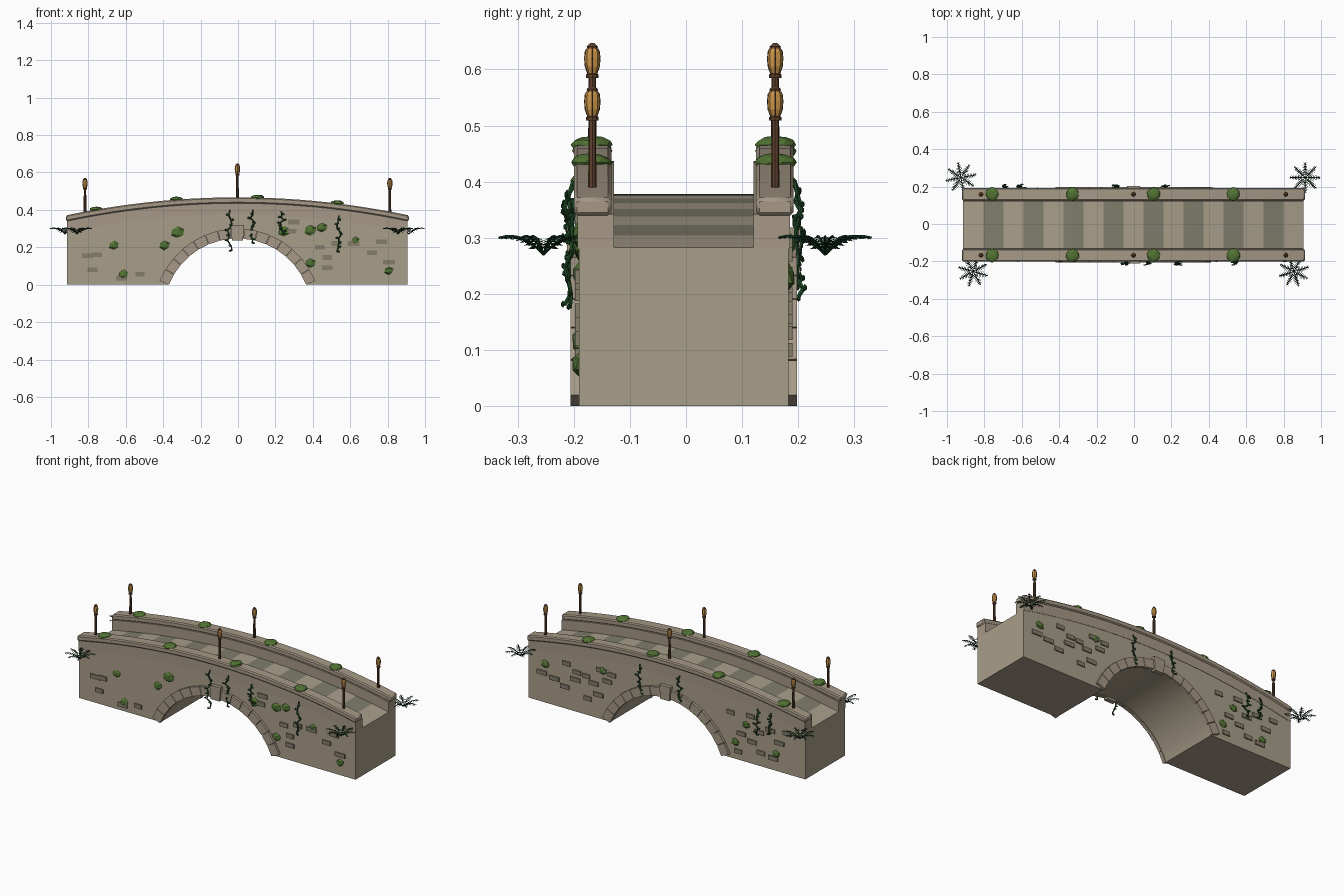
import bpy, bmesh, math, random
from mathutils import Vector, Matrix

if "Cube" in bpy.data.objects:
    bpy.data.objects.remove(bpy.data.objects["Cube"])

random.seed(4)
OFF = Vector((-0.003, -0.004, 0))   # bridge axis sits slightly off the overall centre


def mat(name, r, g, b):
    m = bpy.data.materials.new(name)
    m.diffuse_color = tuple(((c + 0.055) / 1.055) ** 2.4 for c in (r, g, b)) + (1,)
    m.use_nodes = True
    m.node_tree.nodes["Principled BSDF"].inputs["Base Color"].default_value = m.diffuse_color
    return m


STONE = mat("stone", 0.66, 0.62, 0.54)
PARAPET = mat("parapet_stone", 0.65, 0.60, 0.525)
GREY = mat("grey_slab", 0.50, 0.49, 0.42)
BRICK = mat("brick_grey", 0.52, 0.49, 0.42)
MOSS = mat("moss_green", 0.32, 0.45, 0.20)
LEAF = mat("vine_green", 0.13, 0.30, 0.16)
FERN = mat("fern_green", 0.08, 0.22, 0.13)
WOOD = mat("brown_metal", 0.37, 0.25, 0.17)
AMBER = mat("amber_glass", 0.80, 0.59, 0.29)


def finish(bm, name, *mats, smooth=False):
    bmesh.ops.recalc_face_normals(bm, faces=bm.faces)
    me = bpy.data.meshes.new(name)
    bm.to_mesh(me)
    bm.free()
    ob = bpy.data.objects.new(name, me)
    ob.location = OFF
    for m in mats:
        me.materials.append(m)
    bpy.context.collection.objects.link(ob)
    if smooth:
        bpy.context.view_layer.objects.active = ob
        ob.select_set(True)
        bpy.ops.object.shade_smooth_by_angle(angle=math.radians(30))
        ob.select_set(False)
    return ob


def deck(x):
    return 0.28 + 0.095 * (1 - (x / 0.91) ** 2)


def prism(bm, pts, y0, y1, index=0):
    """Extrude an XZ outline from y0 to y1."""
    a = [bm.verts.new((x, y0, z)) for x, z in pts]
    b = [bm.verts.new((x, y1, z)) for x, z in pts]
    n = len(pts)
    fs = [bm.faces.new(a), bm.faces.new(b[::-1])]
    fs += [bm.faces.new((a[i], b[i], b[(i + 1) % n], a[(i + 1) % n])) for i in range(n)]
    for f in fs:
        f.material_index = index


def strip(x0, x1, lo, hi, n=1):
    """Outline that follows the deck curve between two heights above it."""
    xs = [x0 + (x1 - x0) * i / n for i in range(n + 1)]
    return [(x, deck(x) + lo) for x in xs] + [(x, deck(x) + hi) for x in reversed(xs)]


def stick(bm, p, q, r, sides=5):
    p, q = Vector(p), Vector(q)
    d = q - p
    m = Matrix.Translation((p + q) / 2) @ d.to_track_quat('Z', 'Y').to_matrix().to_4x4()
    bmesh.ops.create_cone(bm, cap_ends=True, segments=sides, radius1=r, radius2=r * 0.85,
                          depth=d.length, matrix=m)


def blob(bm, c, size, sub=1, jitter=0.12):
    m = Matrix.Translation(c) @ Matrix.Diagonal((*size, 1))
    vs = bmesh.ops.create_icosphere(bm, subdivisions=sub, radius=1, matrix=m)["verts"]
    for v in vs:
        v.co = Vector(c) + (v.co - Vector(c)) * random.uniform(1 - jitter, 1 + jitter)


# Main masonry with a circular barrel opening
R, CZ = 0.399, -0.149
A = math.acos(-CZ / R)
arch = [(R * math.sin(t), CZ + R * math.cos(t))
        for t in [-A + 2 * A * i / 32 for i in range(33)]]
top = [(0.91 - 1.82 * i / 34, deck(0.91 - 1.82 * i / 34)) for i in range(35)]
bm = bmesh.new()
prism(bm, [(-0.91, 0)] + arch + [(0.91, 0)] + top, -0.187, 0.187)
finish(bm, "bridge_body", STONE, smooth=True)

# Arch ring stones on both faces, with a taller keystone
bm = bmesh.new()
N = 15
for s in (-1, 1):
    for i in range(N):
        key = i == N // 2
        t0, t1 = (-A + 2 * A * (i + e) / N for e in (0.02, 0.98))
        r0, r1 = (R - 0.012, R + 0.07) if key else (R - 0.003, R + 0.05)
        pts = [(r * math.sin(t), CZ + r * math.cos(t))
               for r, t in ((r0, t0), (r0, t1), (r1, t1), (r1, t0))]
        prism(bm, pts, s * 0.18, s * (0.208 if key else 0.202))
finish(bm, "arch_stones", PARAPET)

# Deck slabs in alternating tones
bm = bmesh.new()
W = 1.82 / 17
for i in range(17):
    x0 = -0.91 + i * W
    prism(bm, strip(x0, x0 + W, -0.01, 0.003, 2), -0.13, 0.13, i % 2)
finish(bm, "deck_slabs", STONE, GREY)

# Parapet walls and coping
for s, side in ((-1, "front"), (1, "back")):
    bm = bmesh.new()
    for i in range(17):
        x0 = -0.91 + i * W
        prism(bm, strip(x0, x0 + W, 0, 0.062, 2), s * 0.124, s * 0.189)
    finish(bm, side + "_parapet", PARAPET)
    bm = bmesh.new()
    prism(bm, strip(-0.916, 0.916, 0.06, 0.092, 34), s * 0.129, s * 0.196)
    cap = finish(bm, side + "_coping", PARAPET, smooth=True)
    bev = cap.modifiers.new("bevel", 'BEVEL')
    bev.width, bev.segments, bev.limit_method = 0.006, 1, 'ANGLE'
    bev.angle_limit = math.radians(40)

# Lamp posts with bulging lanterns: (radius, height) rings
PROFILE = [(0.011, 0.122), (0.011, 0.128), (0.008, 0.130), (0.0125, 0.142), (0.0135, 0.156),
           (0.0125, 0.168), (0.0095, 0.174), (0.010, 0.178), (0.004, 0.184)]
for s in (-1, 1):
    for x in (-0.815, 0, 0.815):
        z0, y = deck(x) + 0.088, s * 0.163
        bm = bmesh.new()
        stick(bm, (x, y, z0), (x, y, z0 + 0.125), 0.0075, 8)
        rings = [[bm.verts.new((x + r * math.cos(k * math.tau / 8), y + r * math.sin(k * math.tau / 8), z0 + h))
                  for k in range(8)] for r, h in PROFILE]
        bm.faces.new(rings[0])
        bm.faces.new(rings[-1])
        for j, (a, b) in enumerate(zip(rings, rings[1:])):
            for k in range(8):
                f = bm.faces.new((a[k], a[(k + 1) % 8], b[(k + 1) % 8], b[k]))
                f.material_index = 1 if 2 <= j <= 5 else 0
        # Lantern ribs
        for k in range(4):
            c, d = math.cos(k * math.tau / 4), math.sin(k * math.tau / 4)
            for (r0, h0), (r1, h1) in zip(PROFILE[2:6], PROFILE[3:7]):
                stick(bm, (x + r0 * c, y + r0 * d, z0 + h0), (x + r1 * c, y + r1 * d, z0 + h1), 0.0012, 4)
        finish(bm, "lamp", WOOD, AMBER)

# Moss cushions on the coping
bm = bmesh.new()
for s in (-1, 1):
    for x in (-0.755, -0.325, 0.108, 0.533):
        blob(bm, (x, s * 0.164, deck(x) + 0.092), (0.036, 0.037, 0.016), 2, 0.06)
# Moss patches on the walls (x, z, radius)
FRONT = [(-0.66, 0.21, 0.026), (-0.61, 0.055, 0.027), (-0.32, 0.28, 0.034), (-0.39, 0.21, 0.028),
         (0.25, 0.285, 0.03), (0.39, 0.29, 0.03), (0.45, 0.305, 0.028), (0.39, 0.115, 0.027),
         (0.63, 0.235, 0.022), (0.81, 0.075, 0.024)]
BACK = [(0.80, 0.23, 0.026), (0.42, 0.29, 0.024), (-0.45, 0.10, 0.025), (-0.52, 0.22, 0.025),
        (-0.72, 0.10, 0.024)]
for s, patches in ((-1, FRONT), (1, BACK)):
    for x, z, r in patches:
        blob(bm, (x, s * 0.187, z), (r * 1.1, 0.012, r * 0.9))
finish(bm, "moss", MOSS)

# Raised bricks scattered on the walls (x, z)
FRONT = [(-0.75, 0.16), (-0.80, 0.155), (-0.775, 0.08), (-0.62, 0.035), (-0.52, 0.055), (0.30, 0.335),
         (0.29, 0.285), (0.44, 0.20), (0.48, 0.145), (0.48, 0.09), (0.53, 0.22), (0.62, 0.22),
         (0.77, 0.23), (0.72, 0.17), (0.81, 0.12)]
BACK = [(0.66, 0.27), (0.59, 0.235), (0.82, 0.175), (0.74, 0.16), (0.67, 0.13), (0.60, 0.19),
        (0.53, 0.23), (0.43, 0.29), (0.48, 0.20), (0.39, 0.235), (0.45, 0.14), (0.52, 0.10),
        (0.36, 0.28), (-0.42, 0.27), (-0.49, 0.16), (-0.56, 0.13), (-0.61, 0.20), (-0.55, 0.28),
        (-0.68, 0.23), (-0.74, 0.17), (-0.70, 0.07), (-0.47, 0.05), (-0.79, 0.24), (-0.62, 0.08)]
bm = bmesh.new()
for s, bricks in ((-1, FRONT), (1, BACK)):
    for x, z in bricks:
        w, h = random.uniform(0.024, 0.033), 0.0125
        prism(bm, [(x - w, z - h), (x + w, z - h), (x + w, z + h), (x - w, z + h)],
              s * 0.18, s * 0.1935)
finish(bm, "wall_bricks", BRICK)

# Hanging vines (side, x, top, bottom)
VINES = [(-1, -0.04, 0.40, 0.18), (-1, 0.08, 0.40, 0.22), (-1, 0.235, 0.39, 0.27), (-1, 0.545, 0.37, 0.175),
         (1, 0.17, 0.40, 0.23), (1, -0.09, 0.40, 0.26), (1, -0.60, 0.34, 0.19), (1, -0.69, 0.34, 0.21)]
bm = bmesh.new()
for s, x, zt, zb in VINES:
    p = Vector((x, s * 0.197, zt))
    for i in range(8):
        q = Vector((x + random.uniform(-0.014, 0.014), s * random.uniform(0.196, 0.213),
                    zt + (zb - zt) * (i + 1) / 8))
        stick(bm, p, q, 0.0042)
        side = random.choice((-1, 1))
        blob(bm, q + Vector((side * 0.008, s * 0.003, 0.002)), (0.009, 0.004, 0.006))
        p = q
finish(bm, "vines", LEAF)

# Ferns: eight arching fronds with paired leaflets
for fx, fy, turn in ((-0.922, 0.252, 0.2), (-0.857, -0.250, 0.5), (0.918, 0.252, 0.0), (0.858, -0.250, 0.3)):
    bm = bmesh.new()
    for k in range(8):
        a = turn + k * math.tau / 8
        out, tan = Vector((math.cos(a), math.sin(a), 0)), Vector((-math.sin(a), math.cos(a), 0))

        def spine(t):
            return Vector((fx, fy, 0.27 + 0.085 * t - 0.055 * t * t)) + out * 0.083 * t

        for i in range(6):
            stick(bm, spine(i / 6), spine((i + 1) / 6), 0.0022, 4)
        for i in range(2, 10):
            t = i / 10
            size = 0.018 * math.sin(math.pi * (0.2 + 0.7 * t))
            for s in (-1, 1):
                tip = spine(t) + tan * s * size + out * 0.006 + Vector((0, 0, -0.005))
                bm.faces.new([bm.verts.new(v) for v in
                              (spine(t - 0.035), spine(t + 0.035), tip)])
    finish(bm, "fern", FERN)
